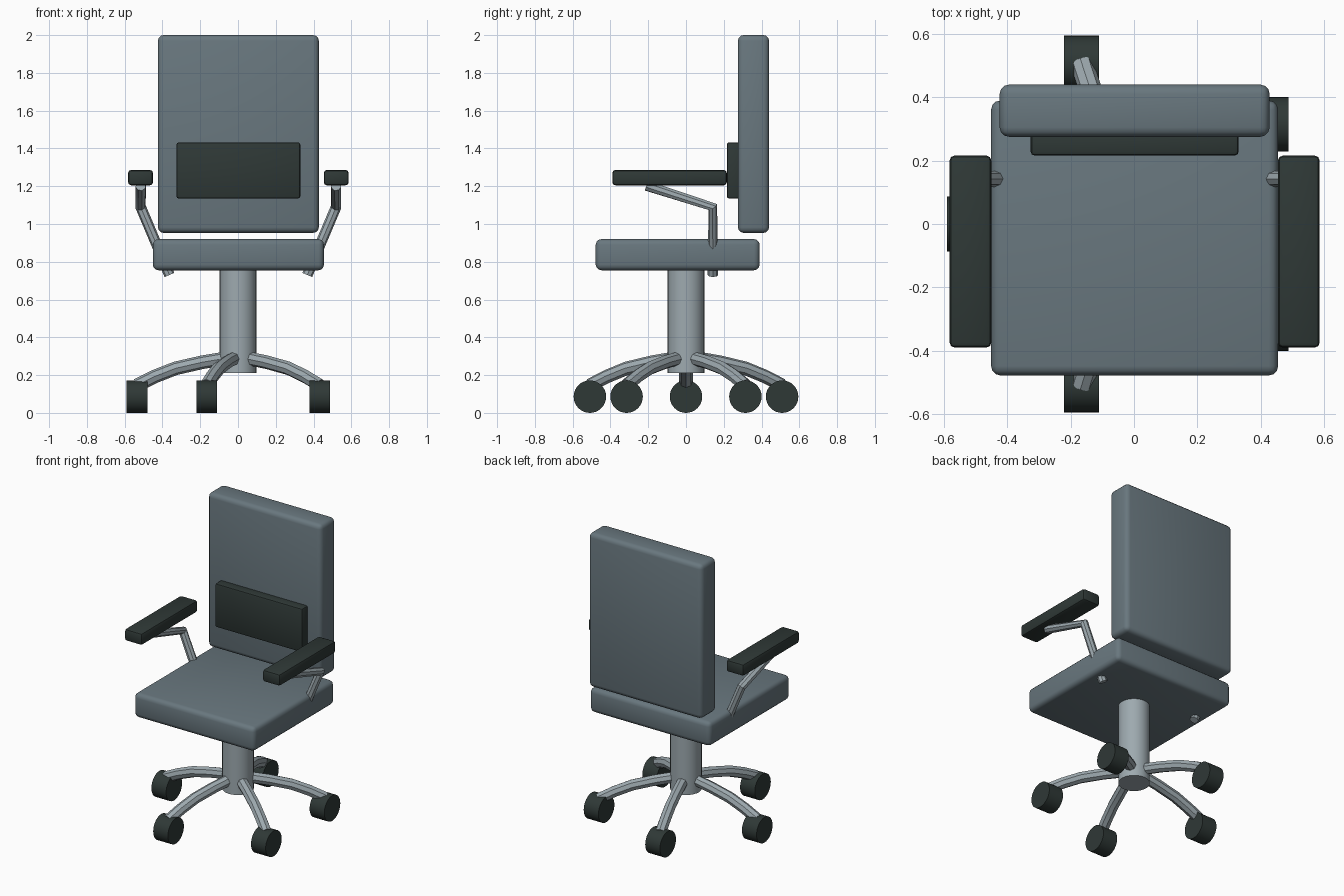
import bpy, math
from mathutils import Vector

if "Cube" in bpy.data.objects:
    bpy.data.objects.remove(bpy.data.objects["Cube"])


def material(name, rgb):
    m = bpy.data.materials.new(name)
    m.diffuse_color = (*rgb, 1)
    m.use_nodes = True
    m.node_tree.nodes["Principled BSDF"].inputs["Base Color"].default_value = m.diffuse_color
    return m


slate = material("slate_fabric", (0.14, 0.185, 0.21))
dark = material("dark_rubber", (0.028, 0.04, 0.037))
metal = material("grey_metal", (0.34, 0.40, 0.43))


def finish(ob, name, mat):
    ob.name = name
    ob.data.materials.append(mat)
    bpy.ops.object.select_all(action='DESELECT')
    ob.select_set(True)
    bpy.context.view_layer.objects.active = ob
    bpy.ops.object.shade_smooth_by_angle(angle=math.radians(35))
    return ob


def cushion(name, lo, hi, bevel, mat, segments=3):
    """Rounded box between two corners."""
    lo, hi = Vector(lo), Vector(hi)
    bpy.ops.mesh.primitive_cube_add(size=1, location=(lo + hi) / 2)
    ob = bpy.context.object
    ob.scale = hi - lo
    bpy.ops.object.transform_apply(location=False, rotation=False, scale=True)
    mod = ob.modifiers.new("Rounding", 'BEVEL')
    mod.width, mod.segments = bevel, segments
    bpy.ops.object.modifier_apply(modifier=mod.name)
    return finish(ob, name, mat)


def cylinder(name, radius, depth, loc, mat, rot=(0, 0, 0), sides=32):
    bpy.ops.mesh.primitive_cylinder_add(vertices=sides, radius=radius, depth=depth,
                                        location=loc, rotation=rot)
    return finish(bpy.context.object, name, mat)


def tube(name, points, radius, mat):
    """Round capped pipe along a polyline."""
    cu = bpy.data.curves.new(name, 'CURVE')
    cu.dimensions = '3D'
    cu.bevel_depth, cu.bevel_resolution, cu.use_fill_caps = radius, 2, True
    sp = cu.splines.new('POLY')
    sp.points.add(len(points) - 1)
    for p, co in zip(sp.points, points):
        p.co = (*co, 1)
    ob = bpy.data.objects.new(name, cu)
    bpy.context.collection.objects.link(ob)
    bpy.ops.object.select_all(action='DESELECT')
    ob.select_set(True)
    bpy.context.view_layer.objects.active = ob
    bpy.ops.object.convert(target='MESH')
    return finish(bpy.context.object, name, mat)


# Upholstery
CX = 0.002
cushion("seat", (CX - 0.453, -0.478, 0.755), (CX + 0.453, 0.39, 0.92), 0.03, slate)
cushion("backrest", (CX - 0.426, 0.275, 0.953), (CX + 0.426, 0.44, 2.0), 0.03, slate)
cushion("lumbar_pad", (CX - 0.328, 0.216, 1.135), (CX + 0.328, 0.30, 1.432), 0.012, dark, 2)

# Central column
cylinder("column", 0.097, 0.57, (0, 0, 0.495), metal)

# Armrests with bent supports
for side, s in (("left", -1), ("right", 1)):
    xs = sorted((CX + s * 0.452, CX + s * 0.584))
    cushion(side + "_armrest", (xs[0], -0.39, 1.205), (xs[1], 0.216, 1.286), 0.016, dark, 2)
    tube(side + "_arm_support",
         [(CX + s * 0.365, 0.142, 0.73), (CX + s * 0.517, 0.142, 1.09),
          (CX + s * 0.517, -0.21, 1.203)], 0.028, metal)

# Five arched legs, each ending in a wheel on a sideways axle
LEG_PROFILE = [(0.07, 0.288), (0.19, 0.268), (0.33, 0.236), (0.44, 0.193), (0.535, 0.146)]
for i in range(5):
    a = math.radians(36 + 72 * i)
    c, s = math.cos(a), math.sin(a)
    tube(f"leg_{i + 1}", [(r * c, r * s, z) for r, z in LEG_PROFILE], 0.036, metal)
    cylinder(f"wheel_{i + 1}", 0.086, 0.11, (0.535 * c, 0.535 * s, 0.086), dark,
             rot=(0, math.pi / 2, 0))
